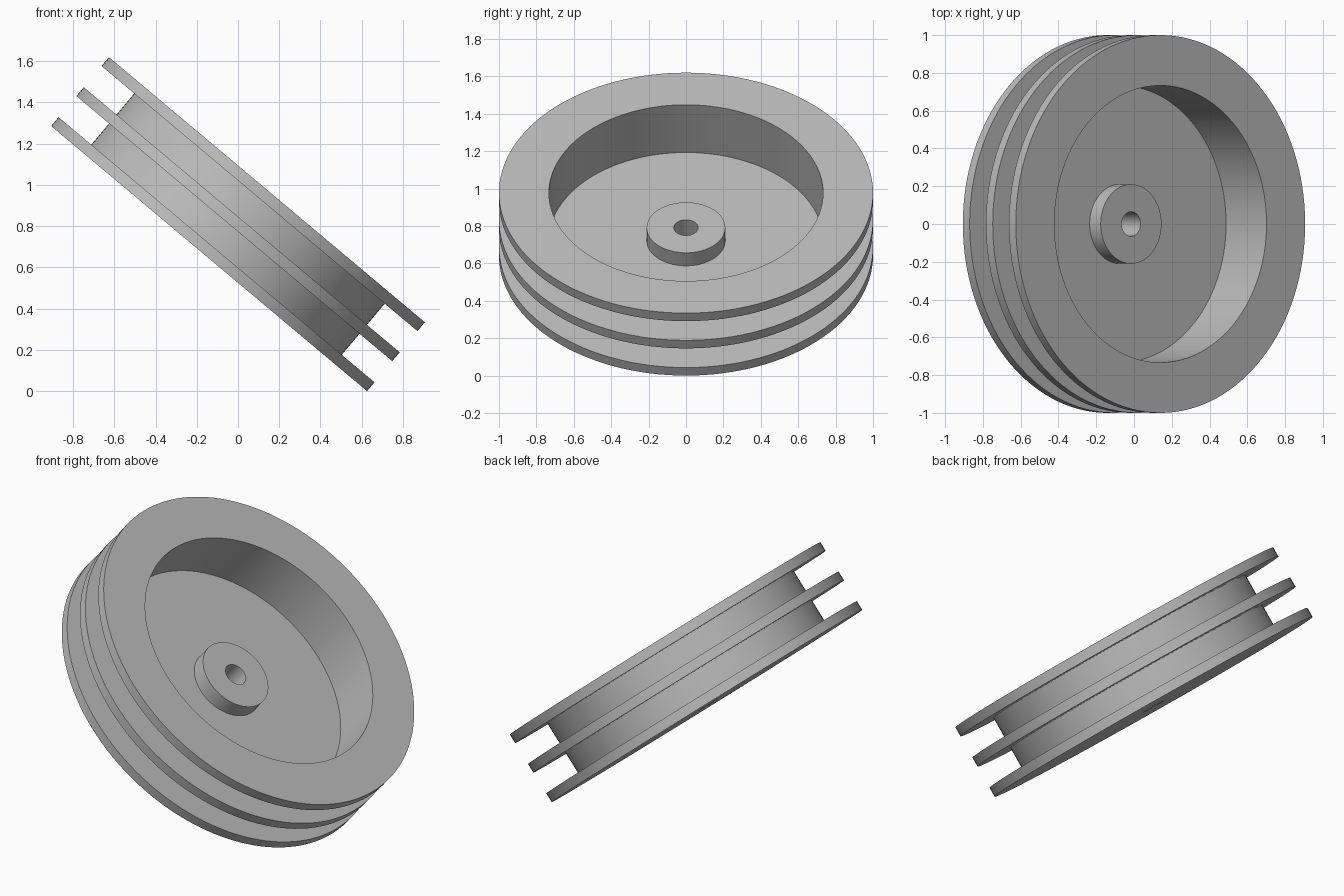
import bpy, bmesh, math
from mathutils import Matrix

cube = bpy.data.objects.get("Cube")
if cube:
    bpy.data.objects.remove(cube, do_unlink=True)

# Single grey finish
grey = bpy.data.materials.new("plain grey")
grey.use_nodes = True
colour = (0.5, 0.5, 0.5, 1)
grey.diffuse_color = colour
grey.node_tree.nodes["Principled BSDF"].inputs["Base Color"].default_value = colour

# Main radii and heights along the axle, measured from the wheel's middle
RIM, GROOVE, RECESS, HUB, BORE = 1.0, 0.793, 0.733, 0.21, 0.065
HALF, FLANGE = 0.218, 0.056
FLOOR, HUB_TOP = -0.115, -0.024
SEGMENTS = 128

# Half section: bore, flat back, three flanges with two grooves, recess, hub
profile = [(BORE, -HALF)]
for middle in (-HALF + FLANGE / 2, 0, HALF - FLANGE / 2):
    low, high = middle - FLANGE / 2, middle + FLANGE / 2
    if low > -HALF + 0.01:
        profile.append((GROOVE, low))
    profile += [(RIM, low), (RIM, high)]
    if high < HALF - 0.01:
        profile.append((GROOVE, high))
profile += [(RECESS, HALF), (RECESS, FLOOR), (HUB, FLOOR),
            (HUB, HUB_TOP), (BORE, HUB_TOP)]

# Turn the section around the axle
bm = bmesh.new()
verts = [bm.verts.new((r, 0, z)) for r, z in profile]
edges = [bm.edges.new((v, verts[(i + 1) % len(verts)])) for i, v in enumerate(verts)]
bmesh.ops.spin(bm, geom=verts + edges, cent=(0, 0, 0), axis=(0, 0, 1),
               angle=math.tau, steps=SEGMENTS, use_merge=True)
bmesh.ops.remove_doubles(bm, verts=bm.verts, dist=0.0001)
bmesh.ops.recalc_face_normals(bm, faces=bm.faces)

mesh = bpy.data.meshes.new("grooved_wheel")
bm.to_mesh(mesh)
bm.free()
mesh.materials.append(grey)
wheel = bpy.data.objects.new("grooved_wheel", mesh)
bpy.context.collection.objects.link(wheel)

# Lean the wheel to its right and rest its lowest edge on the ground
tilt = math.radians(40)
lift = RIM * math.sin(tilt) + HALF * math.cos(tilt)
mesh.transform(Matrix.Translation((0, 0, lift)) @ Matrix.Rotation(tilt, 4, 'Y'))

bpy.ops.object.select_all(action='DESELECT')
wheel.select_set(True)
bpy.context.view_layer.objects.active = wheel
bpy.ops.object.shade_smooth_by_angle(angle=math.radians(30))
